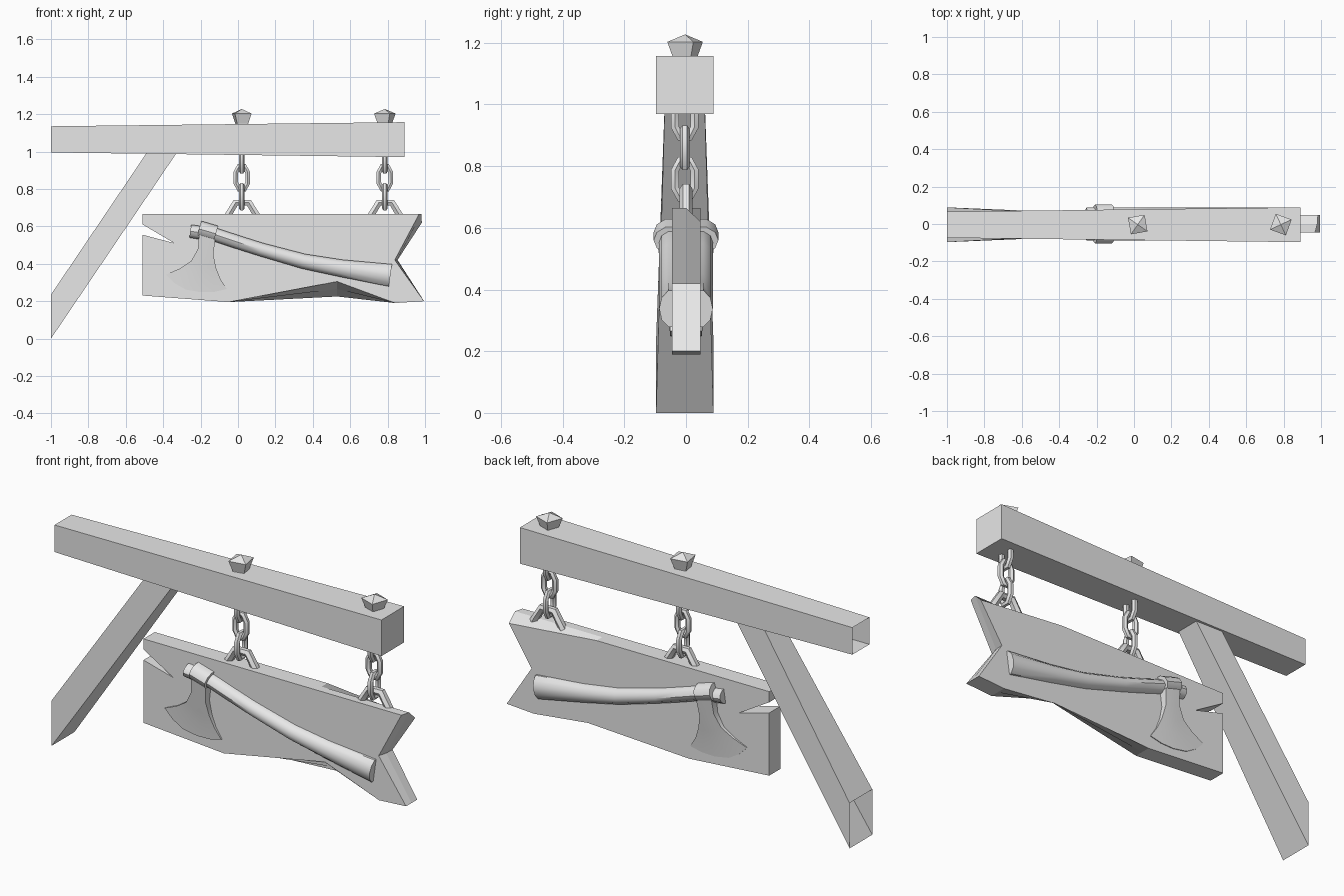
import bpy, bmesh, math
from mathutils import Vector

cube = bpy.data.objects.get("Cube")
if cube:
    bpy.data.objects.remove(cube)

grey = bpy.data.materials.new("plain_grey")
grey.use_nodes = True
grey.diffuse_color = (0.8, 0.8, 0.8, 1)
grey.node_tree.nodes["Principled BSDF"].inputs["Base Color"].default_value = (0.8, 0.8, 0.8, 1)


def loft(name, rows, closed=True, loop=False, caps=(True, True), smooth=0):
    """Skin a list of equal-length sections; optional end caps and smoothing angle."""
    bm = bmesh.new()
    vs = [[bm.verts.new(p) for p in row] for row in rows]
    n, m = len(rows), len(rows[0])
    for i in range(n if loop else n - 1):
        a, b = vs[i], vs[(i + 1) % n]
        for j in range(m if closed else m - 1):
            k = (j + 1) % m
            bm.faces.new((a[j], a[k], b[k], b[j]))
    if not loop:
        for cap, row in zip(caps, (vs[0], vs[-1])):
            if cap:
                bm.faces.new(row)
    bmesh.ops.recalc_face_normals(bm, faces=bm.faces)
    mesh = bpy.data.meshes.new(name)
    bm.to_mesh(mesh)
    bm.free()
    mesh.materials.append(grey)
    if smooth:
        mesh.shade_smooth()
        mesh.set_sharp_from_angle(angle=math.radians(smooth))
    ob = bpy.data.objects.new(name, mesh)
    bpy.context.collection.objects.link(ob)
    return ob


def rect(bottom, top, half, mid=-0.004):
    """Rectangular section between two (x, z) points."""
    return [(x, mid + s * half, z) for (x, z), s in
            ((bottom, -1), (bottom, 1), (top, 1), (top, -1))]


# Beam and slanted brace, hollow at the wall end
loft("beam", [rect((-1, 0.995), (-1, 1.135), 0.07),
              rect((0.89, 0.97), (0.89, 1.157), 0.093)], caps=(False, True))
loft("brace", [rect((-1, 0), (-1, 0.235), 0.093),
               rect((-0.33, 0.99), (-0.48, 1.005), 0.065)], caps=(False, True))

# Sign board with split, swallowtail end and chipped edges
outline = [(-0.51, 0.665), (0.48, 0.665), (0.98, 0.665), (0.85, 0.42), (0.995, 0.2),
           (0.84, 0.19), (0.53, 0.225), (-0.05, 0.195), (-0.51, 0.23),
           (-0.51, 0.555), (-0.34, 0.51), (-0.51, 0.61)]
rows = []
for y, chip, corner, notch in ((-0.045, 0.305, 0.665, -0.012),
                               (0, 0.265, 0.665, 0), (0.047, 0.225, 0.62, 0.003)):
    row = [Vector((x, y, z)) for x, z in outline]
    row[6].z = chip
    row[2].z = corner
    row[2].x += notch
    row[3].x += notch
    rows.append(row)
loft("sign_board", rows)


# Axes, one on each face of the board
def half_section(x, z, angle, w, depth, side):
    """Half-round section lying against the board, across a path heading at angle."""
    px, pz = -math.sin(angle), math.cos(angle)
    out = []
    for u, v in ((1, 0), (1, 0.55), (0.6, 0.88), (0, 1), (-0.6, 0.88), (-1, 0.55), (-1, 0)):
        y = 0.02 + v * (depth - 0.02)
        out.append((x + px * w * u, side * y, z + pz * w * u))
    return out


handle_path = [(-0.255, 0.574, 0.035), (-0.115, 0.553, 0.036), (0.0, 0.515, 0.036),
               (0.12, 0.477, 0.036), (0.35, 0.413, 0.04), (0.55, 0.376, 0.046),
               (0.815, 0.338, 0.06)]
blade_rows = [((-0.208, 0.56), (-0.122, 0.53), 0.09), ((-0.214, 0.48), (-0.132, 0.45), 0.078),
              ((-0.25, 0.415), (-0.118, 0.38), 0.067), ((-0.31, 0.375), (-0.095, 0.32), 0.058)]
edge = [(-0.385, 0.342), (-0.34, 0.297), (-0.28, 0.262), (-0.2, 0.248), (-0.125, 0.25), (-0.06, 0.265)]

for side, label in ((-1, "front"), (1, "back")):
    rows = []
    for i, (x, z, w) in enumerate(handle_path):
        a = handle_path[max(i - 1, 0)]
        b = handle_path[min(i + 1, len(handle_path) - 1)]
        rows.append(half_section(x, z, math.atan2(b[1] - a[1], b[0] - a[0]), w, 0.087, side))
    loft(label + "_axe_handle", rows, smooth=40)

    loft(label + "_axe_socket",
         [half_section(x, z, -0.28, 0.044, 0.105, side)
          for x, z in ((-0.208, 0.586), (-0.118, 0.56))], smooth=40)

    rows = []
    for k, (l, r, depth) in enumerate(blade_rows):
        pts = []
        for j in range(len(edge)):
            t = j / (len(edge) - 1)
            sag = 0.03 * k / len(blade_rows) * math.sin(math.pi * t)
            pts.append((l[0] + (r[0] - l[0]) * t, side * depth, l[1] + (r[1] - l[1]) * t - sag))
        rows.append(pts)
    rows.append([(x, side * 0.051, z) for x, z in edge])
    rows = [[(r[0][0], side * 0.02, r[0][2])] + r + [(r[-1][0], side * 0.02, r[-1][2])] for r in rows]
    rows.append([(x, side * 0.02, z) for x, _, z in rows[-1]])
    loft(label + "_axe_blade", rows, closed=False, caps=(False, False), smooth=35)


# Hanging hardware
def tube(name, path, radius, centre, turned, loop, sides=6):
    """Sweep a ring along a flat path; turned puts the path in the yz plane."""
    rows, n = [], len(path)
    for i, (u, v) in enumerate(path):
        a = path[i - 1] if loop or i else path[0]
        b = path[(i + 1) % n] if loop else path[min(i + 1, n - 1)]
        t = Vector((b[0] - a[0], b[1] - a[1])).normalized()
        row = []
        for k in range(sides):
            ang = 2 * math.pi * (k + 0.5) / sides
            c, w = radius * math.cos(ang), radius * math.sin(ang)
            p, q = u + t.y * c, v - t.x * c
            offset = Vector((w, p, q)) if turned else Vector((p, w, q))
            row.append(Vector(centre) + offset)
        rows.append(row)
    loft(name, rows, loop=loop, smooth=40)


link = [(0.032, 0.028), (0.014, 0.062), (-0.014, 0.062), (-0.032, 0.028),
        (-0.032, -0.028), (-0.014, -0.062), (0.014, -0.062), (0.032, -0.028)]
staple = [(-0.085, -0.02), (-0.035, 0.062), (0.035, 0.062), (0.085, -0.02)]

for label, x, spin in (("inner", 0.02, 10), ("outer", 0.785, -20)):
    for i, z in enumerate((0.955, 0.86, 0.758)):
        tube(f"{label}_chain_link_{i + 1}", link, 0.015, (x, -0.004, z), i % 2 == 0, True)
    tube(label + "_staple", staple, 0.021, (x + 0.003, 0, 0.665), False, False)

    # Square bolt with a flared, pointed head
    rows = []
    for half, z in ((0.028, 1.12), (0.03, 1.15), (0.045, 1.203), (0.0005, 1.227)):
        rows.append([(x + half * math.sqrt(2) * math.cos(math.radians(spin + 45 + 90 * k)),
                      -0.003 + half * math.sqrt(2) * math.sin(math.radians(spin + 45 + 90 * k)), z)
                     for k in range(4)])
    loft(label + "_bolt", rows)
